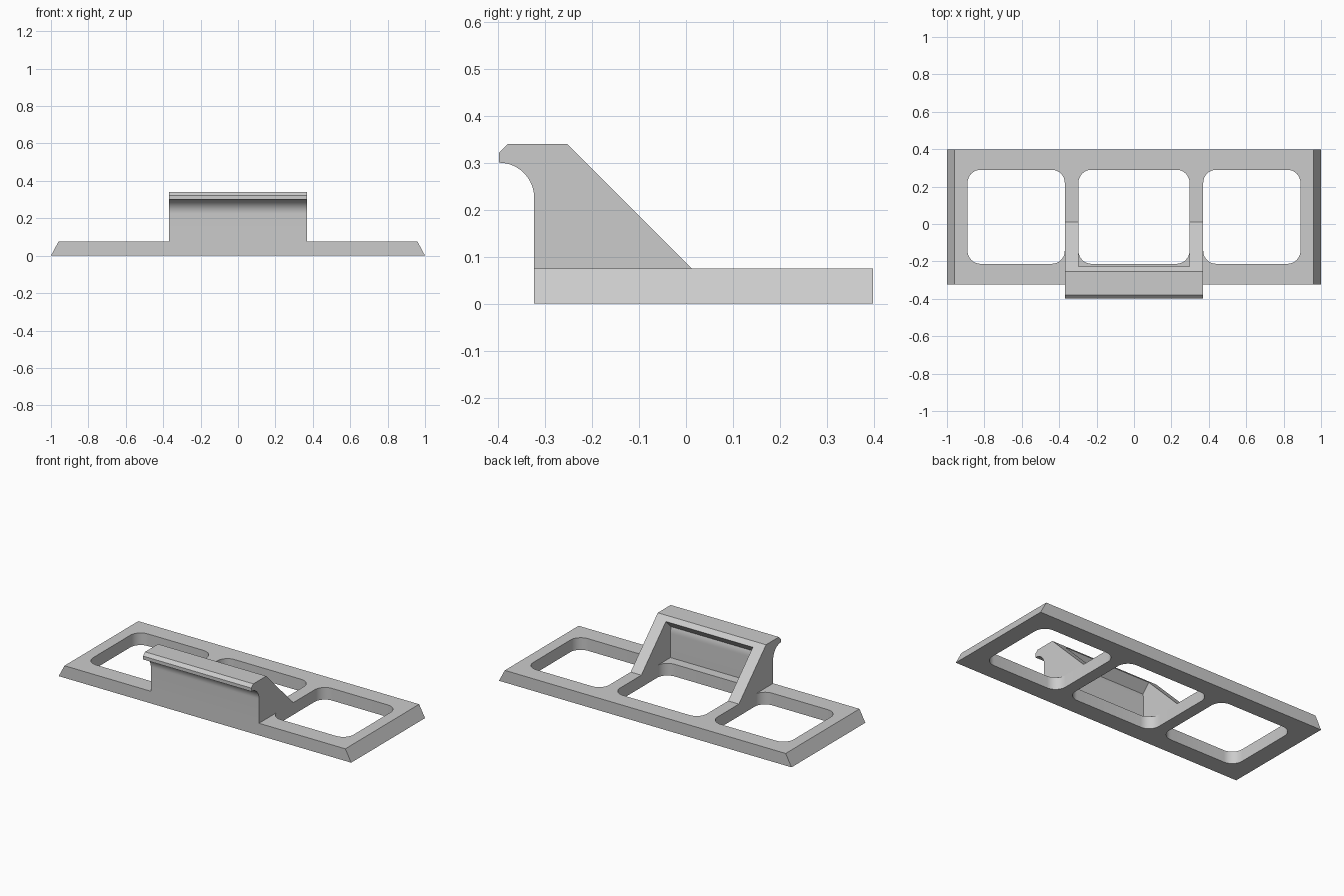
import bpy, bmesh
from math import cos, sin, pi, radians
from mathutils import Vector

cube = bpy.data.objects.get("Cube")
if cube:
    bpy.data.objects.remove(cube, do_unlink=True)

grey = bpy.data.materials.new("plain grey")
grey.use_nodes = True
grey.diffuse_color = (0.6, 0.6, 0.6, 1)
grey.node_tree.nodes["Principled BSDF"].inputs["Base Color"].default_value = grey.diffuse_color


def prism(name, points, depth):
    """Extrude a closed 3D outline along the depth vector."""
    bm = bmesh.new()
    face = bm.faces.new([bm.verts.new(p) for p in points])
    top = bmesh.ops.extrude_face_region(bm, geom=[face])
    verts = [v for v in top["geom"] if isinstance(v, bmesh.types.BMVert)]
    bmesh.ops.translate(bm, verts=verts, vec=Vector(depth))
    bmesh.ops.recalc_face_normals(bm, faces=bm.faces)
    mesh = bpy.data.meshes.new(name)
    bm.to_mesh(mesh)
    bm.free()
    mesh.materials.append(grey)
    obj = bpy.data.objects.new(name, mesh)
    bpy.context.collection.objects.link(obj)
    return obj


def arc(cx, cy, r, start, end, steps=10):
    angles = [start + (end - start) * i / steps for i in range(steps + 1)]
    return [(cx + r * cos(a), cy + r * sin(a)) for a in angles]


def activate(obj):
    bpy.ops.object.select_all(action="DESELECT")
    obj.select_set(True)
    bpy.context.view_layer.objects.active = obj


def cut(obj, cutter):
    activate(obj)
    mod = obj.modifiers.new("cut", "BOOLEAN")
    mod.operation, mod.solver, mod.object = "DIFFERENCE", "EXACT", cutter
    bpy.ops.object.modifier_apply(modifier=mod.name)
    bpy.data.objects.remove(cutter, do_unlink=True)


def rounded_rect(x0, x1, y0, y1, r):
    corners = [(x1 - r, y1 - r), (x0 + r, y1 - r), (x0 + r, y0 + r), (x1 - r, y0 + r)]
    return [p for i, (x, y) in enumerate(corners)
            for p in arc(x, y, r, i * pi / 2, (i + 1) * pi / 2, 8)]


FRONT, BACK, TIP, THICK = -0.323, 0.398, -0.398, 0.075
HALF, INNER = 0.37, 0.297

# Base plate with sloped ends and three rounded windows
ends = [(-1, 0), (1, 0), (0.96, THICK), (-0.96, THICK)]
base = prism("base_plate", [(x, FRONT, z) for x, z in ends], (0, BACK - FRONT, 0))
for x0, x1 in ((-0.89, -HALF), (-INNER, INNER), (HALF, 0.89)):
    outline = rounded_rect(x0, x1, -0.213, 0.29, 0.07)
    cut(base, prism("window_cutter", [(x, y, -0.1) for x, y in outline], (0, 0, 0.3)))

# Hooked bracket with sloped side struts
profile = [(FRONT, THICK)] + arc(TIP, 0.225, 0.075, 0, pi / 2, 16)
profile += [(TIP, 0.321), (-0.379, 0.34), (-0.253, 0.34), (0.012, THICK)]
bracket = prism("hook_bracket", [(-HALF, y, z) for y, z in profile], (2 * HALF, 0, 0))

# Hollow behind the front wall, following the curve of the hook
pocket = [(-0.273, 0.02)] + arc(TIP, 0.225, 0.125, 0, radians(18), 6)
pocket += [(-0.148, 0.395), (0.1, 0.395), (0.1, 0.02)]
cut(bracket, prism("pocket_cutter", [(-INNER, y, z) for y, z in pocket], (2 * INNER, 0, 0)))

for obj in (base, bracket):
    activate(obj)
    bpy.ops.object.shade_smooth_by_angle(angle=radians(25))
